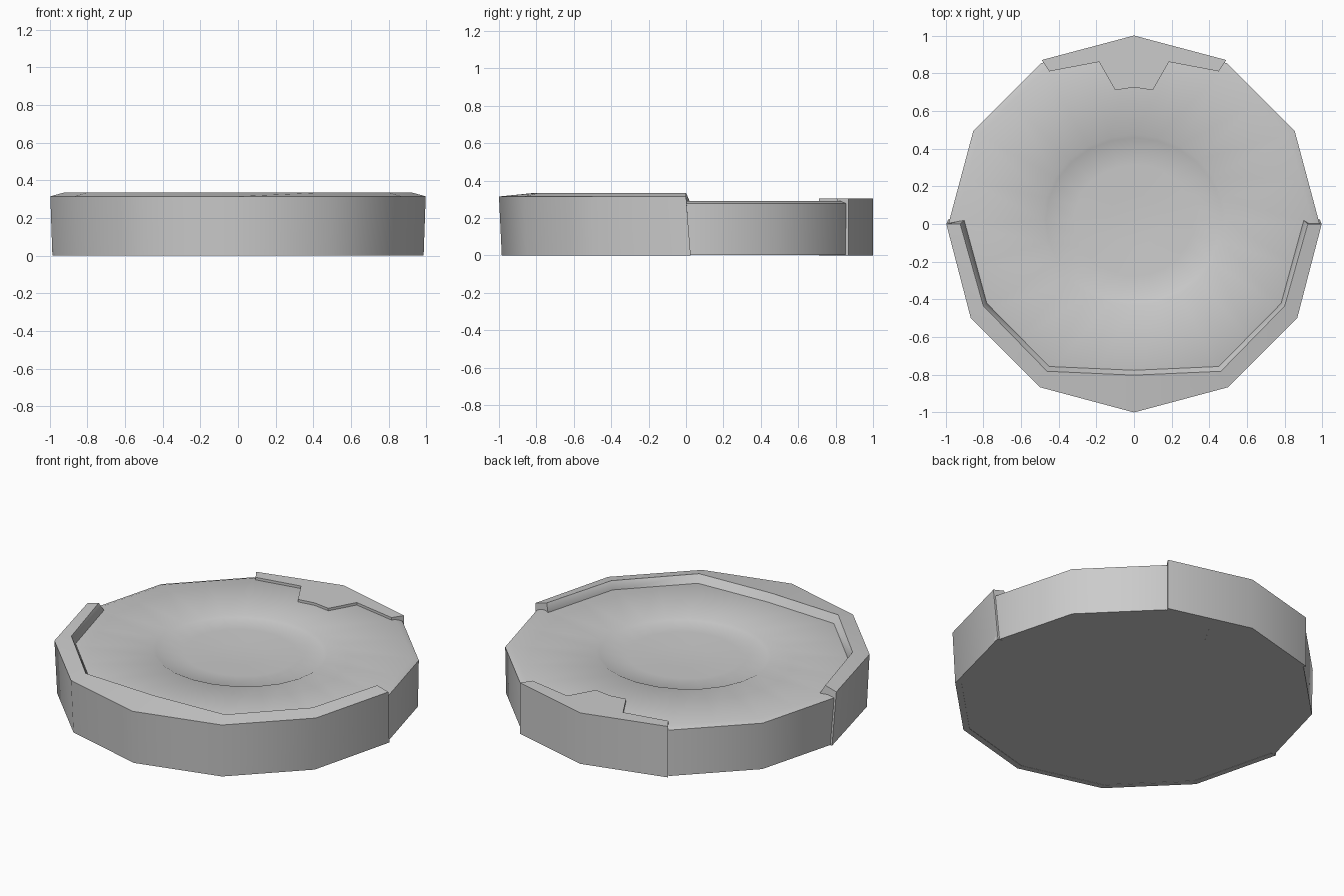
import bpy
from math import sin, cos, pi, radians

if "Cube" in bpy.data.objects:
    bpy.data.objects.remove(bpy.data.objects["Cube"])


def make(name, verts, faces, angle):
    me = bpy.data.meshes.new(name)
    me.from_pydata(verts, [], faces)
    me.validate()
    ob = bpy.data.objects.new(name, me)
    bpy.context.collection.objects.link(ob)
    bpy.ops.object.select_all(action='DESELECT')
    ob.select_set(True)
    bpy.context.view_layer.objects.active = ob
    bpy.ops.object.mode_set(mode='EDIT')
    bpy.ops.mesh.select_all(action='SELECT')
    bpy.ops.mesh.normals_make_consistent(inside=False)
    bpy.ops.object.mode_set(mode='OBJECT')
    bpy.ops.object.shade_smooth_by_angle(angle=radians(angle))
    return ob


def polar(r, a):
    return r * cos(a), r * sin(a)


def twelve(rear, front, z):
    """Twelve-sided ring with edge midpoints (24 points)."""
    c = [polar(rear if i <= 6 else front, i * pi / 6) for i in range(12)]
    out = []
    for i in range(12):
        (x0, y0), (x1, y1) = c[i], c[(i + 1) % 12]
        out += [(x0, y0, z), ((x0 + x1) / 2, (y0 + y1) / 2, z)]
    return out


def ellipse(s, z):
    return [(0.487 * s * cos(i * pi / 12), 0.02 + 0.455 * s * sin(i * pi / 12), z)
            for i in range(24)]


# Main body: wall, chamfered deck, thin groove and shallow dished lid
rings = [twelve(0.98, 0.96, 0.001), twelve(0.985, 0.96, 0.278), twelve(0.95, 0.93, 0.29),
         ellipse(1, 0.29), ellipse(0.96, 0.28), ellipse(0.65, 0.275),
         ellipse(0.3, 0.268)]
n = 24
verts = [v for r in rings for v in r]
faces = [(k * n + i, k * n + (i + 1) % n, (k + 1) * n + (i + 1) % n, (k + 1) * n + i)
         for k in range(len(rings) - 1) for i in range(n)]
top = (len(rings) - 1) * n
verts.append((0, 0.02, 0.265))
faces += [(top + i, top + (i + 1) % n, len(verts) - 1) for i in range(n)]
faces.append(tuple(range(n)))
make("body", verts, faces, 40)

# Front bumper: half ring with a raised crest and a steep inner wall
half = [(0.9, 0.02), (0.78, -0.42), (0.45, -0.755)]
foot = [(-x, y) for x, y in half] + [(0, -0.775)] + half[::-1]
verts, faces = [], []
for i, (x, y) in enumerate(foot):
    a = pi + i * pi / 6
    end = i in (0, 6)
    bx, by = polar(0.985, a)
    tx, ty = polar(0.996 if end else 1.0, a)
    ix, iy = polar(0.95, a)
    ey = 0.025 if end else 0
    verts += [(bx, by + ey, 0), (tx, ty, 0.315),
              (x * 1.025, 0 if end else y * 1.035, 0.335),
              (x, y, 0.288), (ix, iy + ey, 0)]
for i in range(6):
    for k in range(5):
        a, b = i * 5 + k, i * 5 + (k + 1) % 5
        faces.append((a, b, b + 5, a + 5))
faces += [tuple(range(5)), tuple(range(30, 35))]
make("front_bumper", verts, faces, 40)

# Rear dust bin: stepped outline on the deck, flush with the back wall
side = [(0.1, 0.71), (0.185, 0.86), (0.45, 0.81), (0.49, 0.87)]
outline = [(0, 0.725)] + side + [(0, 1)] + [(-x, y) for x, y in side[::-1]]
m = len(outline)
verts = [(x, y, 0) for x, y in outline]
verts += [(x, y, 0.305) for x, y in outline]
faces = [tuple(range(m)), tuple(range(m, 2 * m))]
faces += [(i, (i + 1) % m, m + (i + 1) % m, m + i) for i in range(m)]
make("dust_bin", verts, faces, 35)
